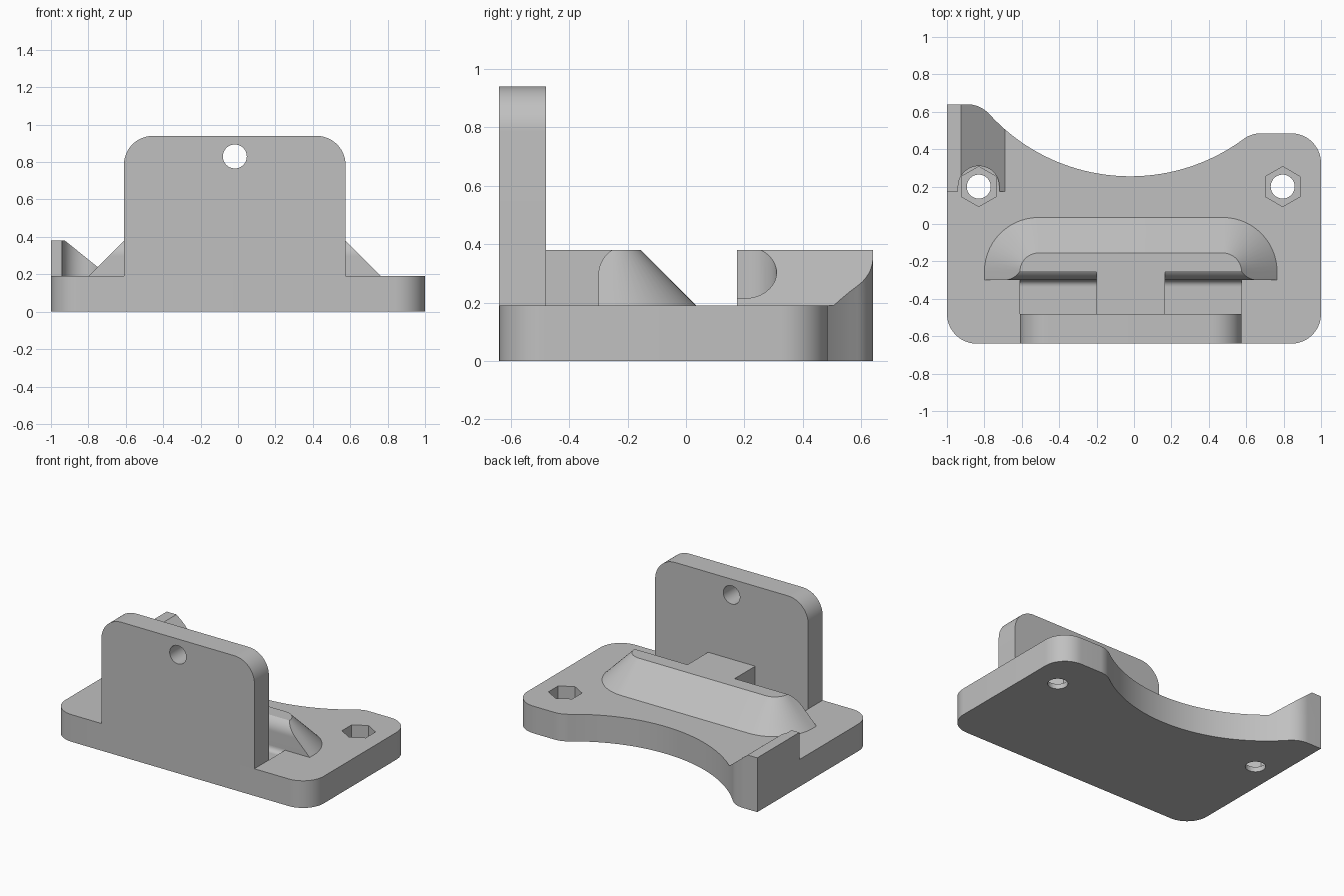
import bpy, bmesh
from math import sin, cos, radians

if "Cube" in bpy.data.objects:
    bpy.data.objects.remove(bpy.data.objects["Cube"], do_unlink=True)

grey = bpy.data.materials.new("plain_grey")
grey.use_nodes = True
COLOUR = (0.53, 0.53, 0.53, 1)
grey.diffuse_color = COLOUR
grey.node_tree.nodes["Principled BSDF"].inputs["Base Color"].default_value = COLOUR

PLATE_TOP, STEP_TOP = 0.19, 0.38


def arc(cx, cy, r, start, end, n=14):
    angles = [radians(start + (end - start) * i / n) for i in range(n + 1)]
    return [(cx + r * cos(a), cy + r * sin(a)) for a in angles]


def circle(cx, cy, r, n=48):
    return arc(cx, cy, r, 0, 360, n)[:-1]


def loft(name, lower, upper, lo, hi, axis="z"):
    """Solid between two outlines with equal point counts."""
    place = {"x": lambda a, b, h: (h, a, b),
             "y": lambda a, b, h: (a, h, b),
             "z": lambda a, b, h: (a, b, h)}[axis]
    bm = bmesh.new()
    v0 = [bm.verts.new(place(a, b, lo)) for a, b in lower]
    v1 = [bm.verts.new(place(a, b, hi)) for a, b in upper]
    bm.faces.new(v0)
    bm.faces.new(v1)
    for i in range(len(v0)):
        j = (i + 1) % len(v0)
        bm.faces.new((v0[i], v0[j], v1[j], v1[i]))
    bmesh.ops.recalc_face_normals(bm, faces=bm.faces)
    mesh = bpy.data.meshes.new(name)
    bm.to_mesh(mesh)
    bm.free()
    mesh.materials.append(grey)
    obj = bpy.data.objects.new(name, mesh)
    bpy.context.collection.objects.link(obj)
    return obj


def extrude(name, outline, lo, hi, axis="z"):
    return loft(name, outline, outline, lo, hi, axis)


def activate(obj):
    bpy.ops.object.select_all(action="DESELECT")
    obj.select_set(True)
    bpy.context.view_layer.objects.active = obj


def carve(obj, cutter, operation="DIFFERENCE"):
    mod = obj.modifiers.new("carve", "BOOLEAN")
    mod.operation = operation
    mod.solver = "EXACT"
    mod.object = cutter
    activate(obj)
    bpy.ops.object.modifier_apply(modifier=mod.name)
    bpy.data.objects.remove(cutter, do_unlink=True)


def box(x0, x1, y0, y1):
    return [(x0, y0), (x1, y0), (x1, y1), (x0, y1)]


# Base plate with rounded corners and a concave back edge
outline = (arc(-0.84, -0.48, 0.16, 180, 270) + arc(0.84, -0.48, 0.16, 270, 360)
           + arc(0.84, 0.325, 0.16, 0, 90) + arc(0.68, 0.325, 0.16, 90, 126.4)
           + arc(-0.02, 1.275, 1.02, 306.4, 222.35, 40)[1:]
           + arc(-0.892, 0.48, 0.16, 42.35, 90)[1:] + [(-1, 0.64)])
plate = extrude("base_plate", outline, 0, PLATE_TOP)

# Screw holes with hexagonal nut pockets
for x in (-0.83, 0.795):
    carve(plate, extrude("hole_cutter", circle(x, 0.2, 0.064), -0.1, 0.5))
    carve(plate, extrude("nut_cutter", arc(x, 0.2, 0.107, 30, 330, 5), 0.035, 0.5))

# Shallow recesses between wall and ridge, each with a curved back corner
for side, x0, x1 in (("right", -0.61, -0.2), ("left", 0.165, 0.575)):
    carve(plate, extrude("recess_cutter", box(x0, x1, -0.48, -0.3), 0.16, 0.5))
    extrude(side + "_recess_fillet",
            [(-0.3, 0.16)] + arc(-0.333, 0.193, 0.033, 270, 360, 8)[::1],
            x0, x1, "x")

# Upright front wall with rounded top corners and a round hole
wall = extrude("front_wall",
               [(-0.61, PLATE_TOP), (0.575, PLATE_TOP)]
               + arc(0.42, 0.785, 0.155, 0, 90) + arc(-0.455, 0.785, 0.155, 90, 180),
               -0.64, -0.48, "y")
carve(wall, extrude("wall_hole_cutter", circle(-0.017, 0.83, 0.064), -1, 0, "y"))


# Ridge with sloping back and ends, and a rounded front lip
def ridge_outline(spread):
    r = 0.1 + spread
    return ([(-0.61 - spread, -0.32), (0.575 + spread, -0.32)]
            + arc(0.475, -0.255, r, 0, 90) + arc(-0.51, -0.255, r, 90, 180))


ridge = loft("ridge", ridge_outline(STEP_TOP - PLATE_TOP), ridge_outline(0),
             PLATE_TOP, STEP_TOP)
lip = [(-0.3, 0.1)] + arc(-0.2, 0.295, 0.1, 180, 110) + [(0.2, 0.45), (0.2, 0.1)]
carve(ridge, extrude("lip_cutter", lip, -1, 1, "x"), "INTERSECT")

# Bridge joining ridge and wall
extrude("bridge", box(-0.2, 0.165, -0.48, -0.24), PLATE_TOP, STEP_TOP)

# Sloped corner block, trimmed to the plate and cleared around the screw
block = extrude("corner_block",
                [(-1.1, PLATE_TOP), (-0.69, PLATE_TOP), (-0.925, STEP_TOP), (-1.1, STEP_TOP)],
                0.175, 0.7, "y")
carve(block, extrude("outline_cutter", outline, 0.1, 0.6), "INTERSECT")
clearance = arc(-0.83, 0.2, 0.11, 0, 180, 24) + [(-0.94, 0), (-0.72, 0)]
carve(block, extrude("clearance_cutter", clearance, 0.1, 0.6))

# Smooth the curved surfaces, keep hard edges
for obj in [o for o in bpy.context.collection.objects
            if o.type == "MESH" and grey.name in o.data.materials]:
    activate(obj)
    bpy.ops.object.shade_smooth_by_angle(angle=radians(25))
